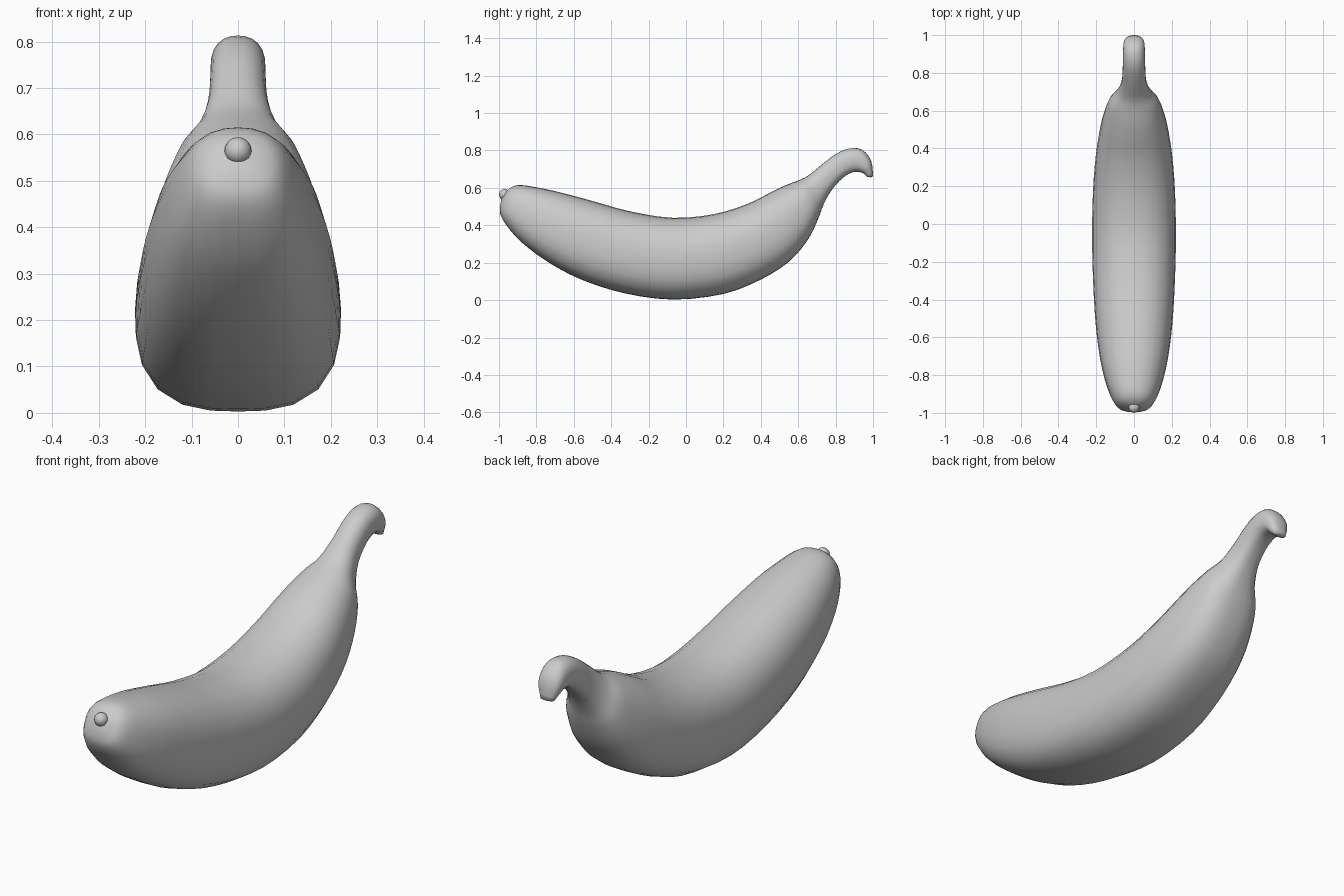
import bpy, bmesh, math
from mathutils import Vector

if "Cube" in bpy.data.objects:
    bpy.data.objects.remove(bpy.data.objects["Cube"])

grey = bpy.data.materials.new("plain grey")
grey.diffuse_color = (0.6, 0.6, 0.6, 1)
grey.use_nodes = True
grey.node_tree.nodes["Principled BSDF"].inputs["Base Color"].default_value = grey.diffuse_color

# Sections along the fruit: top y, top z, bottom y, bottom z, half width
SECTIONS = [
    (-.955, .588, -.994, .50, .05), (-.925, .608, -.993, .46, .085),
    (-.88, .615, -.96, .40, .115), (-.80, .603, -.88, .31, .148),
    (-.68, .578, -.74, .205, .18), (-.50, .53, -.56, .11, .203),
    (-.30, .475, -.33, .037, .216), (-.07, .44, -.07, .003, .222),
    (.15, .46, .20, .033, .217), (.33, .515, .40, .11, .202),
    (.45, .575, .55, .205, .18), (.53, .613, .65, .32, .155),
    (.60, .64, .705, .43, .128), (.655, .667, .735, .51, .09),
    (.72, .72, .78, .59, .066), (.80, .78, .84, .655, .06),
    (.87, .81, .89, .683, .059), (.94, .805, .925, .685, .057),
    (.99, .745, .948, .678, .052), (1.0, .662, .967, .660, .032),
]
SIDES, STEPS = 24, 3


def spline(a, b, c, d, t):
    """Catmull-Rom blend of four sections."""
    return [.5 * (2*q + (r-p)*t + (2*p-5*q+4*r-s)*t*t + (3*q-p-3*r+s)*t**3)
            for p, q, r, s in zip(a, b, c, d)]


def ring(bm, section):
    """Rounded-square section, boxier on the underside."""
    ty, tz, by, bz, w = section
    top, bottom = Vector((0, ty, tz)), Vector((0, by, bz))
    mid, up = (top + bottom) / 2, (top - bottom) / 2
    verts = []
    for i in range(SIDES):
        a = 2 * math.pi * i / SIDES
        c, s = math.cos(a), math.sin(a)
        p = 2.3 if s > 0 else 2.8
        k = (abs(c)**p + abs(s)**p) ** (-1 / p)
        verts.append(bm.verts.new(mid + Vector((w*c*k, 0, 0)) + up*s*k))
    return verts


def finish(bm, name):
    bmesh.ops.recalc_face_normals(bm, faces=bm.faces)
    for f in bm.faces:
        f.smooth = True
    mesh = bpy.data.meshes.new(name)
    bm.to_mesh(mesh)
    bm.free()
    mesh.materials.append(grey)
    obj = bpy.data.objects.new(name, mesh)
    bpy.context.collection.objects.link(obj)
    return obj


# Banana body and hooked stem as one loft
bm = bmesh.new()
path = []
n = len(SECTIONS)
for i in range(n - 1):
    four = [SECTIONS[min(max(j, 0), n - 1)] for j in range(i - 1, i + 3)]
    path += [spline(*four, s / STEPS) for s in range(STEPS)]
path.append(SECTIONS[-1])
rings = [ring(bm, s) for s in path]
for a, b in zip(rings, rings[1:]):
    for i in range(SIDES):
        j = (i + 1) % SIDES
        bm.faces.new((a[i], a[j], b[j], b[i]))

# Domed caps on the blossom end and the stem tip
for r, centre in ((rings[0], (0, -.987, .545)), (rings[-1], (0, .985, .656))):
    tip = bm.verts.new(centre)
    for i in range(SIDES):
        bm.faces.new((r[i], r[(i + 1) % SIDES], tip))
finish(bm, "banana")

# Small blossom nub on the front end
bm = bmesh.new()
bmesh.ops.create_uvsphere(bm, u_segments=16, v_segments=10, radius=.029)
nub = finish(bm, "blossom_nub")
nub.location = (0, -.971, .565)
